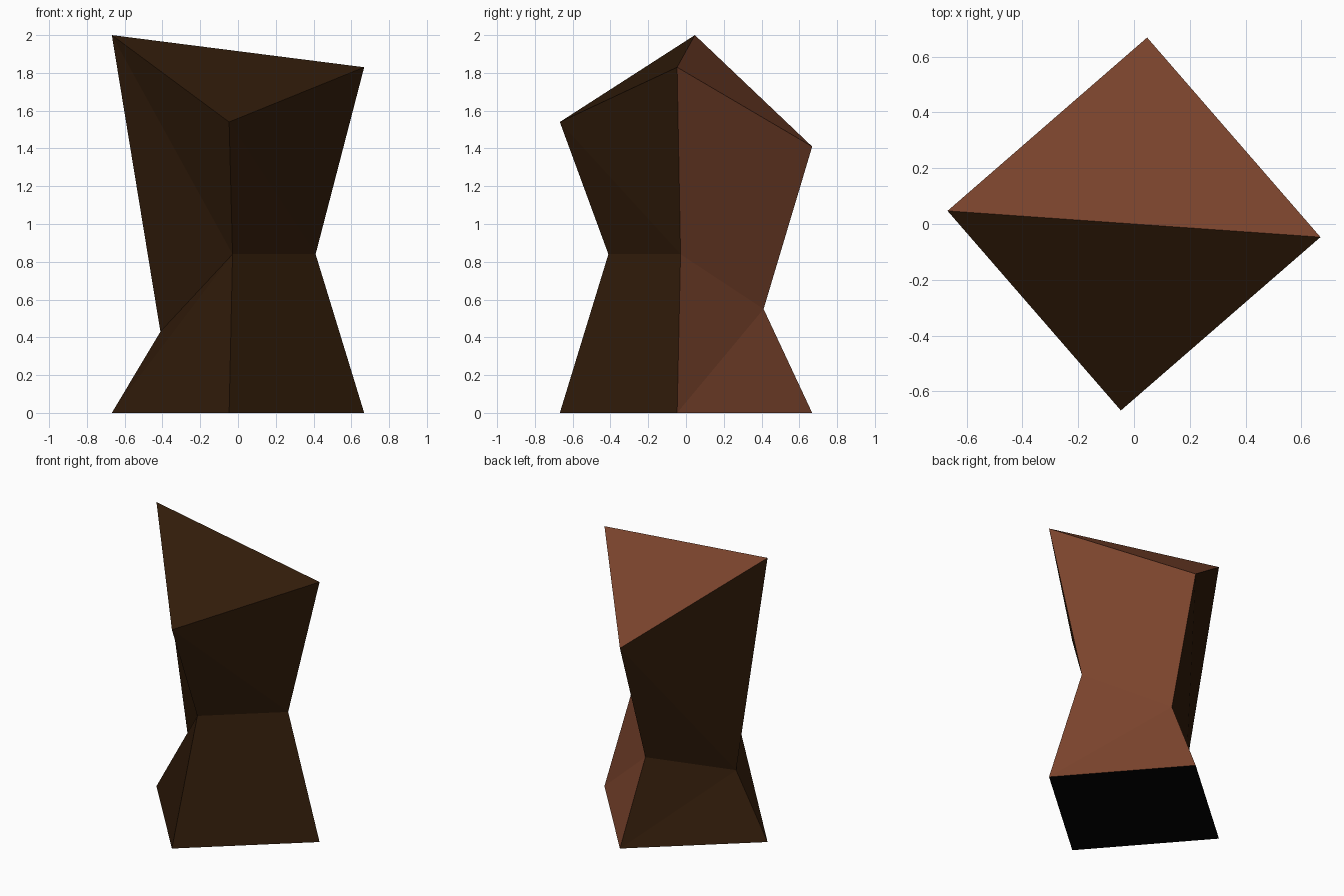
import bpy, bmesh

if "Cube" in bpy.data.objects:
    bpy.data.objects.remove(bpy.data.objects["Cube"])

def material(name, rgb):
    m = bpy.data.materials.new(name)
    m.diffuse_color = (*rgb, 1)
    m.use_nodes = True
    m.node_tree.nodes["Principled BSDF"].inputs["Base Color"].default_value = m.diffuse_color
    return m

# Corners run counter-clockwise: left, front, right, back
corners = [(-0.668, 0.047), (-0.047, -0.668), (0.668, -0.047), (0.047, 0.668)]
# (scale, corner heights) for the base, the pinched waist and the slanted top
levels = [(1.0, (0, 0, 0, 0)),
          (0.615, (0.43, 0.84, 0.84, 0.55)),
          (1.0, (2.0, 1.54, 1.83, 1.41))]

bm = bmesh.new()
rings = [[bm.verts.new((x * s, y * s, z)) for (x, y), z in zip(corners, heights)]
         for s, heights in levels]

# Twisted sides, split along opposite diagonals below and above the waist;
# the right-back side is red brown
base, waist, top = rings
for i in range(4):
    j = (i + 1) % 4
    for tri in ((base[i], base[j], waist[j]), (base[i], waist[j], waist[i]),
                (waist[i], waist[j], top[i]), (waist[j], top[j], top[i])):
        bm.faces.new(tri).material_index = 1 if i == 2 else 0

# Top folded from left to right corner, and flat underside
a, b, c, d = top
bm.faces.new((a, b, c)).material_index = 0
bm.faces.new((a, c, d)).material_index = 1
bm.faces.new(base[::-1]).material_index = 2

mesh = bpy.data.meshes.new("stump")
bm.to_mesh(mesh)
bm.free()
for m in (material("dark brown bark", (0.031, 0.0115, 0.003)),
          material("red brown wood", (0.20, 0.058, 0.026)),
          material("black underside", (0.001, 0.001, 0.001))):
    mesh.materials.append(m)
bpy.context.collection.objects.link(bpy.data.objects.new("stump", mesh))
